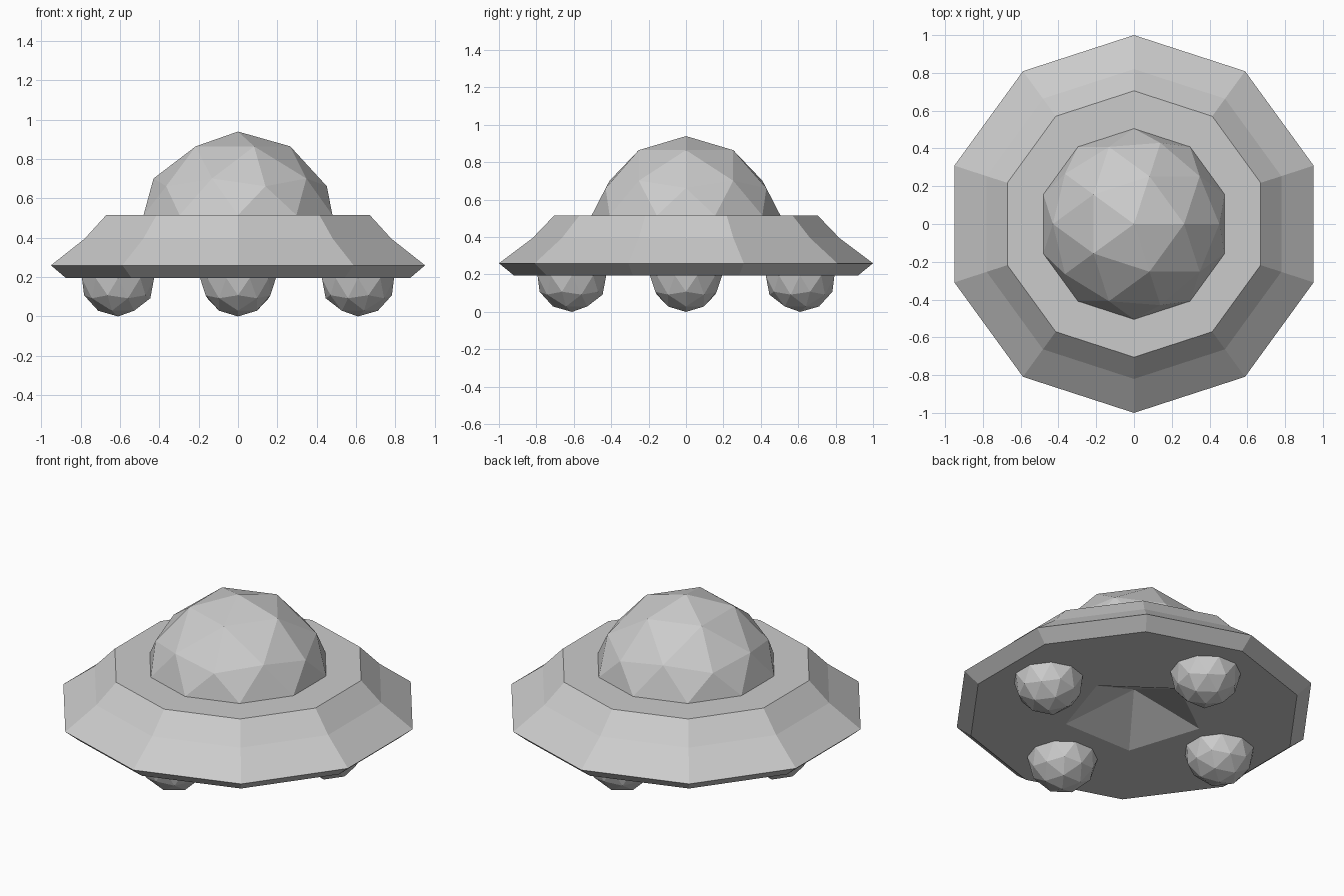
import bpy, bmesh
from math import sin, cos, pi, radians
from mathutils import Matrix

if "Cube" in bpy.data.objects:
    bpy.data.objects.remove(bpy.data.objects["Cube"])

SIDES = 10
DECK_Z, BASE_Z = 0.515, 0.195


def make_object(name, bm):
    mesh = bpy.data.meshes.new(name)
    bm.to_mesh(mesh)
    bm.free()
    obj = bpy.data.objects.new(name, mesh)
    bpy.context.collection.objects.link(obj)
    return obj


def half_icosphere(name, radius, height, upper=True):
    """Half of a low-poly ball whose rim is lifted to local z = 0."""
    bm = bmesh.new()
    bmesh.ops.create_icosphere(bm, subdivisions=2, radius=1)
    sign = 1 if upper else -1
    bmesh.ops.delete(bm, geom=[v for v in bm.verts if v.co.z * sign < -0.01],
                     context='VERTS')
    bmesh.ops.transform(bm, matrix=Matrix.Diagonal((radius, radius, height, 1)),
                        verts=bm.verts)
    return bm


# Saucer hull: ten-sided rings of (radius, height), from the recess to the deck
bm = bmesh.new()
profile = [(0.385, BASE_Z), (0.92, BASE_Z), (1.0, 0.26),
           (0.82, 0.395), (0.705, DECK_Z), (0.505, DECK_Z)]
rings = []
for k, (r, z) in enumerate(profile):
    ring = []
    for i in range(SIDES):
        a = pi / 2 + 2 * pi * i / SIDES
        # the recess outline is a pentagon: odd points lie mid-edge
        rr = r * cos(pi / 5) if k == 0 and i % 2 else r
        ring.append(bm.verts.new((rr * cos(a), rr * sin(a), z)))
    rings.append(ring)
for low, high in zip(rings, rings[1:]):
    for i in range(SIDES):
        j = (i + 1) % SIDES
        bm.faces.new((low[i], low[j], high[j], high[i]))
# Five-sided hollow under the hull
apex = bm.verts.new((0, 0, 0.36))
for i in range(SIDES):
    bm.faces.new((rings[0][(i + 1) % SIDES], rings[0][i], apex))
make_object("saucer_hull", bm)

# Dome: rim raised to the deck, upper facets kept round
bm = half_icosphere("dome", 0.505, 0.503)
for v in bm.verts:
    v.co.z = DECK_Z if v.co.z < 0.01 else v.co.z + 0.437
make_object("dome", bm)

# Four half-ball feet, each turned to face outward
for name, angle in (("left", 0), ("front", 90), ("right", 180), ("back", 270)):
    bm = half_icosphere("foot", 0.193, BASE_Z, upper=False)
    move = Matrix.Rotation(radians(angle), 4, 'Z') @ Matrix.Translation((-0.61, 0, BASE_Z))
    bmesh.ops.transform(bm, matrix=move, verts=bm.verts)
    make_object(name + "_foot", bm)
